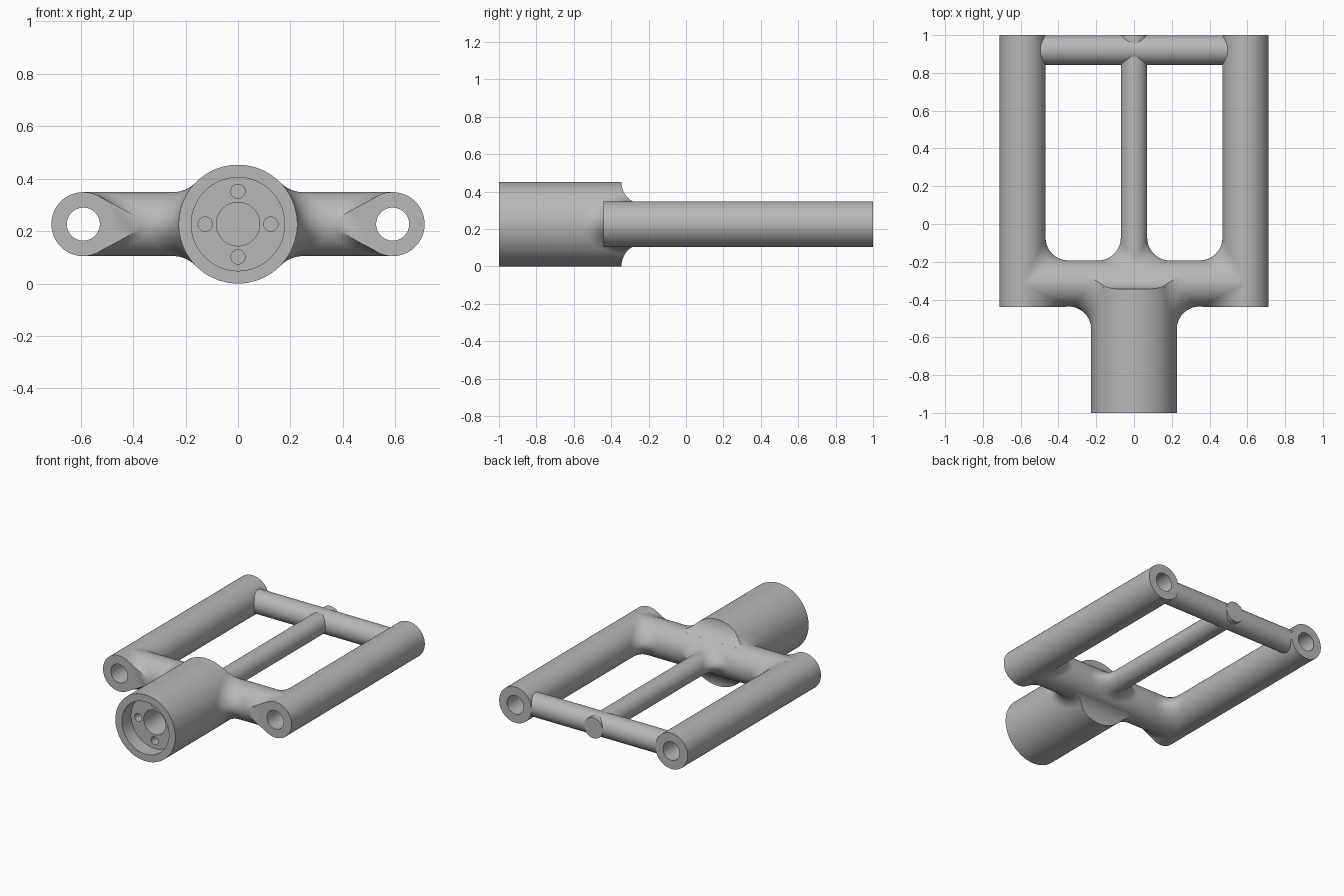
import bpy, bmesh, math
from mathutils import Vector, Matrix

if "Cube" in bpy.data.objects:
    bpy.data.objects.remove(bpy.data.objects["Cube"], do_unlink=True)

Z = 0.2265                  # height of every axis
R_BARREL, R_TUBE, R_BORE, R_ROD, R_BAR = 0.2265, 0.122, 0.063, 0.07, 0.078
BLEND = 0.12                # fillet radius
TUBE_X, CROSS_Y, BAR_Y = 0.59, -0.315, 0.921
FRONT, BACK = -0.44, 1.0    # ends of the side tubes

grey = bpy.data.materials.new("plain grey")
grey.use_nodes = True
colour = (0.48, 0.48, 0.48, 1)
grey.diffuse_color = colour
grey.node_tree.nodes["Principled BSDF"].inputs["Base Color"].default_value = colour


def finish(name, bm):
    bmesh.ops.remove_doubles(bm, verts=bm.verts, dist=1e-5)
    bmesh.ops.recalc_face_normals(bm, faces=bm.faces)
    mesh = bpy.data.meshes.new(name)
    bm.to_mesh(mesh)
    bm.free()
    mesh.materials.append(grey)
    obj = bpy.data.objects.new(name, mesh)
    bpy.context.collection.objects.link(obj)
    return obj


def lathe(name, profile, centre, along_x=False, closed=False, segments=72):
    """Turn (radius, length) points around the y axis, or the x axis."""
    bm = bmesh.new()
    rings = []
    for r, y in profile:
        angles = [2 * math.pi * (i + 0.5) / segments for i in range(segments)]
        rings.append([bm.verts.new((r * math.cos(a), y, r * math.sin(a))) for a in angles])
    pairs = list(zip(rings, rings[1:]))
    if closed:
        pairs.append((rings[-1], rings[0]))
    for a, b in pairs:
        for i in range(segments):
            j = (i + 1) % segments
            bm.faces.new((a[i], a[j], b[j], b[i]))
    if along_x:
        bm.transform(Matrix.Rotation(math.pi / 2, 4, "Z"))
    bm.transform(Matrix.Translation(centre))
    return finish(name, bm)


def rod(name, radius, start, end, centre, along_x=False):
    return lathe(name, [(0, start), (radius, start), (radius, end), (0, end)], centre, along_x)


def fillet(name, centre, rx, ry, sx, sy, apex=0.0, clip=None, rows=32, cols=12):
    """Rolling-ball blend between a cylinder along x (rx) and one along y (ry)."""
    bm = bmesh.new()
    grid = []
    top = min(rx, ry) + BLEND
    for i in range(rows + 1):
        h = top * math.sin(math.pi * (i / rows - 0.5))
        cx = math.sqrt(max(0, (ry + BLEND) ** 2 - h * h))
        cy = math.sqrt(max(0, (rx + BLEND) ** 2 - h * h))
        ball = Vector((cx, cy, h))
        to_y = Vector((-cx, 0, -h)).normalized()
        to_x = Vector((0, -cy, -h)).normalized()
        row = []
        for j in range(cols + 1):
            p = ball + to_y.lerp(to_x, j / cols).normalized() * BLEND
            row.append(bm.verts.new((p.x * sx, p.y * sy, p.z)))
        grid.append(row)
    for a, b in zip(grid, grid[1:]):
        for j in range(cols):
            bm.faces.new((a[j], a[j + 1], b[j + 1], b[j]))
    # close the patch towards a hidden inner point
    inner = bm.verts.new((apex * sx, 0, 0))
    loop = grid[0] + [r[-1] for r in grid[1:]] + grid[-1][-2::-1] + [r[0] for r in grid[-2:0:-1]]
    for a, b in zip(loop, loop[1:] + loop[:1]):
        bm.faces.new((a, b, inner))
    bmesh.ops.remove_doubles(bm, verts=bm.verts, dist=1e-5)
    bm.transform(Matrix.Translation(centre))
    if clip:
        y, direction = clip
        bmesh.ops.bisect_plane(bm, geom=bm.verts[:] + bm.edges[:] + bm.faces[:], dist=1e-6,
                               plane_co=(0, y, 0), plane_no=(0, direction, 0), clear_outer=True)
        bmesh.ops.holes_fill(bm, edges=[e for e in bm.edges if e.is_boundary], sides=0)
    return finish(name, bm)


def cut(obj, cutters):
    bpy.context.view_layer.objects.active = obj
    for c in cutters:
        mod = obj.modifiers.new("cut", "BOOLEAN")
        mod.operation = "DIFFERENCE"
        mod.solver = "EXACT"
        mod.object = c
        bpy.ops.object.modifier_apply(modifier=mod.name)


parts, cutters = [], []
hub = Vector((0, CROSS_Y, Z))

# Barrel with recessed front and blind bore
end_offset = 0.09
end_y = CROSS_Y + end_offset * R_TUBE / (R_TUBE + BLEND)
barrel = lathe("barrel", [(0, -0.6), (0.083, -0.6), (0.083, -0.9), (0.178, -0.9), (0.178, -1),
                          (R_BARREL, -1), (R_BARREL, end_y), (0, end_y)], (0, 0, Z), segments=96)
parts.append(barrel)

# Scooped rear end of the barrel
rise = math.sqrt((R_TUBE + BLEND) ** 2 - end_offset ** 2)
scoops = [rod("scoop_cutter", BLEND, -0.4, 0.4, (0, CROSS_Y + end_offset, Z + s * rise), True)
          for s in (-1, 1)]
# Four pin holes in the recess floor
pins = [rod("pin_cutter", 0.027, -0.95, -0.8, (0.125 * dx, 0, Z + 0.125 * dz))
        for dx, dz in ((1, 0), (-1, 0), (0, 1), (0, -1))]
cut(barrel, scoops + pins)
cutters += scoops + pins

# Crossbar, bored out where the side tubes pass
crossbar = rod("crossbar", R_TUBE, -TUBE_X, TUBE_X, hub, True)
bores = [rod("bore_cutter", R_BORE + 0.001, -0.7, 0.2, (s * TUBE_X, 0, Z)) for s in (-1, 1)]
cut(crossbar, bores)
cutters += bores
parts.append(crossbar)

# Centre rod and rear bar
parts.append(rod("centre_rod", R_ROD, CROSS_Y, BACK, (0, 0, Z)))
parts.append(rod("rear_bar", R_BAR, -0.51, 0.51, (0, BAR_Y, Z), True))

for s, side in ((1, "left"), (-1, "right")):
    # Hollow side tube
    parts.append(lathe(side + "_tube", [(R_TUBE, FRONT), (R_TUBE, BACK), (R_BORE, BACK),
                                        (R_BORE, FRONT)], (s * TUBE_X, 0, Z), closed=True))
    # Blends between side tube and crossbar
    corner = Vector((s * TUBE_X, CROSS_Y, Z))
    parts.append(fillet(side + "_rear_corner_blend", corner, R_TUBE, R_TUBE, -s, 1, 0.092))
    parts.append(fillet(side + "_front_corner_blend", corner, R_TUBE, R_TUBE, -s, -1, 0.092,
                        (FRONT, -1)))
    # Blend between centre rod and crossbar
    parts.append(fillet(side + "_rod_blend", hub, R_TUBE, R_ROD, s, 1))
    # Blends between barrel and crossbar
    front_blend = fillet(side + "_barrel_front_blend", hub, R_TUBE, R_BARREL, s, -1)
    rear_blend = fillet(side + "_barrel_rear_blend", hub, R_TUBE, R_BARREL, s, 1, 0.0, (end_y, 1))
    for blend in (front_blend, rear_blend):
        cut(blend, scoops)
        parts.append(blend)

for c in cutters:
    bpy.data.objects.remove(c, do_unlink=True)

# Smooth shading with sharp rims
bpy.ops.object.select_all(action="DESELECT")
for p in parts:
    p.select_set(True)
bpy.context.view_layer.objects.active = parts[0]
bpy.ops.object.shade_smooth_by_angle(angle=math.radians(30))
